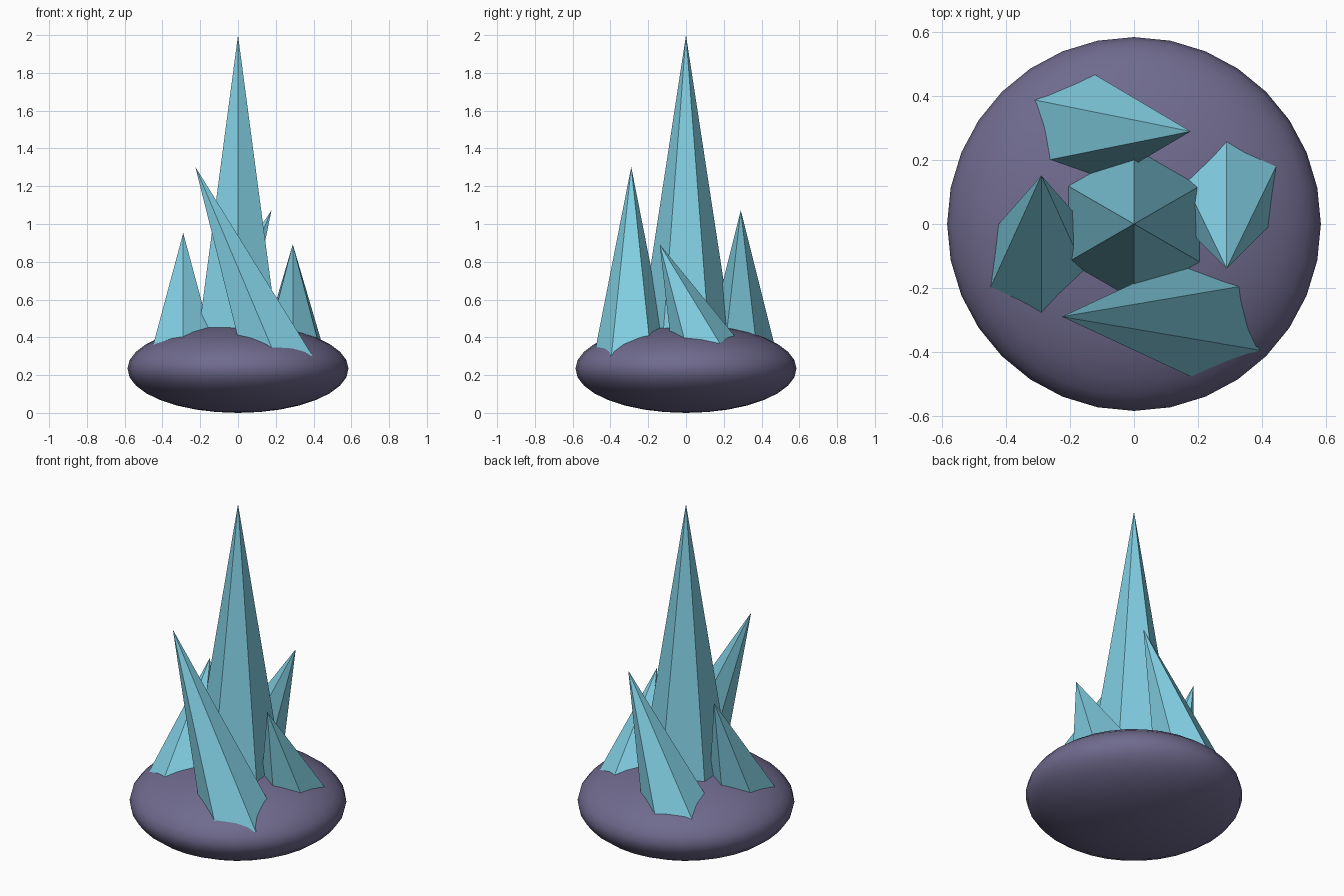
import bpy
import math

if "Cube" in bpy.data.objects:
    bpy.data.objects.remove(bpy.data.objects["Cube"])


def material(name, rgb):
    m = bpy.data.materials.new(name)
    m.diffuse_color = (*rgb, 1.0)
    m.use_nodes = True
    m.node_tree.nodes["Principled BSDF"].inputs["Base Color"].default_value = m.diffuse_color
    return m


ROCK = material("dusky purple rock", (0.16, 0.145, 0.27))
ICE = material("pale cyan crystal", (0.22, 0.62, 0.76))

BASE_Z = 0.234   # mid-height of the rock; every crystal is rooted here
TILT = 0.4       # lean of the side crystals, radians
RING = 0.29      # distance of the side crystals from the centre


def crystal(name, radius, length, x=0.0, y=0.0, rx=0.0, ry=0.0):
    """Six-sided spike whose mid-axis point sits above (x, y)."""
    z = BASE_Z + length / 2 * math.cos(rx) * math.cos(ry)
    bpy.ops.mesh.primitive_cone_add(vertices=6, radius1=radius, radius2=0,
                                    depth=length, location=(x, y, z),
                                    rotation=(rx, ry, 0))
    ob = bpy.context.object
    ob.name = name
    ob.data.materials.append(ICE)


# Flattened, smooth rock base
bpy.ops.mesh.primitive_uv_sphere_add(segments=32, ring_count=16, radius=0.585,
                                     location=(0, 0, BASE_Z))
rock = bpy.context.object
rock.name = "rock_base"
rock.scale.z = 0.4
rock.data.materials.append(ROCK)
bpy.ops.object.shade_smooth()

# Tall central crystal
crystal("main_crystal", 0.27, 2.0 - BASE_Z)

# Four smaller crystals, each leaning sideways around the ring
crystal("right_crystal", 0.21, 0.715, x=RING, rx=TILT)
crystal("back_crystal", 0.21, 0.91, y=RING, ry=TILT)
crystal("left_crystal", 0.21, 0.78, x=-RING, rx=-TILT)
crystal("front_crystal", 0.21, 1.16, y=-RING, ry=-TILT)
